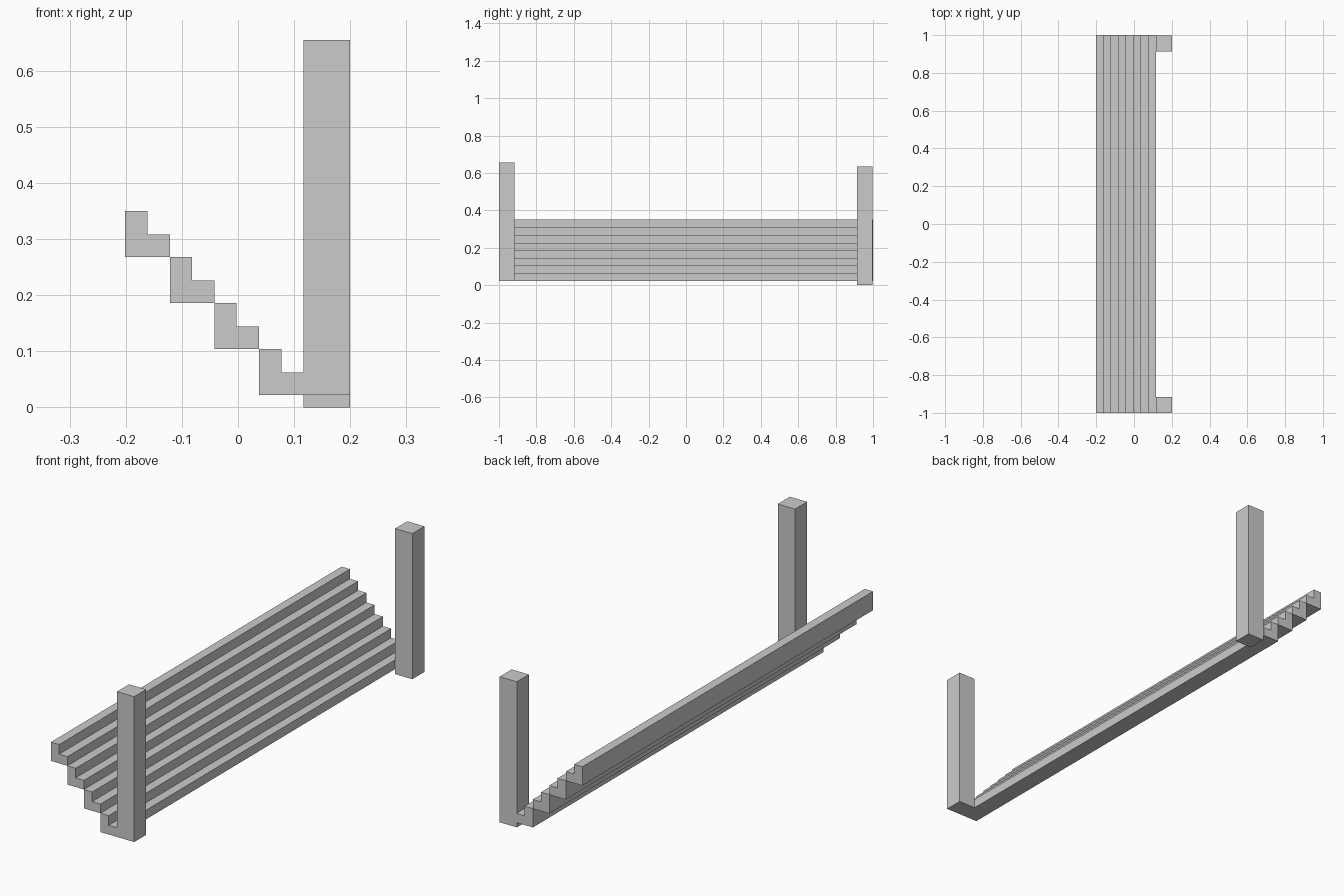
import bpy

if "Cube" in bpy.data.objects:
    bpy.data.objects.remove(bpy.data.objects["Cube"])


def mesh_object(name, verts, faces):
    mesh = bpy.data.meshes.new(name)
    mesh.from_pydata(verts, [], faces)
    obj = bpy.data.objects.new(name, mesh)
    bpy.context.collection.objects.link(obj)
    return obj


def prism(name, profile, y0, y1):
    """Extrude an (x, z) profile, counter-clockwise seen from the front, along y."""
    n = len(profile)
    verts = [(x, y, z) for y in (y0, y1) for x, z in profile]
    faces = [tuple(range(n)), tuple(reversed(range(n, 2 * n)))]
    faces += [(i, i + n, (i + 1) % n + n, (i + 1) % n) for i in range(n)]
    return mesh_object(name, verts, faces)


# Four L-shaped double steps, climbing towards -x
RUN, RISE = 0.0795, 0.082
for i in range(4):
    x1 = 0.117 - i * RUN
    x0 = x1 - RUN
    xm = (x0 + x1) / 2
    z0 = 0.022 + i * RISE
    zm, z1 = z0 + RISE / 2 - 0.001, z0 + RISE
    profile = [(x0, z0), (x1, z0), (x1, zm), (xm, zm), (xm, z1), (x0, z1)]
    prism(f"double_step_{i + 1}", profile, -1.0, 1.0)

# Square posts at the foot of the stairs; the back one sits slightly lower
for name, y0, y1, z0, z1 in (
    ("front_post", -1.0, -0.917, 0.022, 0.655),
    ("back_post", 0.914, 0.997, 0.0, 0.634),
):
    prism(name, [(0.117, z0), (0.2, z0), (0.2, z1), (0.117, z1)], y0, y1)
